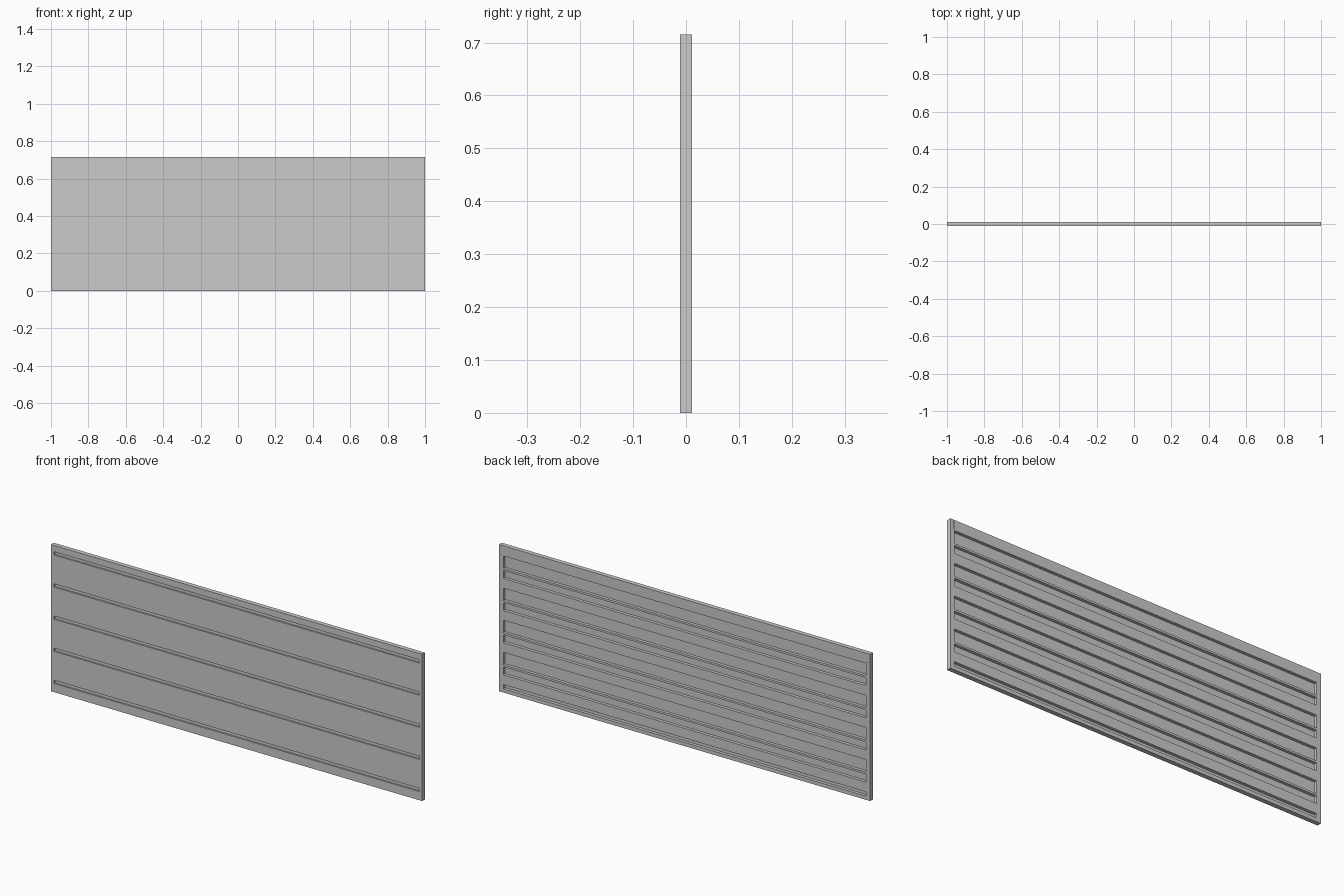
import bpy, bmesh
from mathutils import Matrix, Vector

if "Cube" in bpy.data.objects:
    bpy.data.objects.remove(bpy.data.objects["Cube"])

W, T, H = 2.0, 0.022, 0.715
PITCH, ROWS = 0.1565, 5


def add_box(bm, lo, hi):
    lo, hi = Vector(lo), Vector(hi)
    m = Matrix.Translation((lo + hi) / 2) @ Matrix.Diagonal((*(hi - lo), 1))
    bmesh.ops.create_cube(bm, size=1, matrix=m)


def make(name, boxes):
    bm = bmesh.new()
    for lo, hi in boxes:
        add_box(bm, lo, hi)
    me = bpy.data.meshes.new(name)
    bm.to_mesh(me)
    bm.free()
    ob = bpy.data.objects.new(name, me)
    bpy.context.collection.objects.link(ob)
    return ob


# solid board
panel = make("panel", [((-W/2, -T/2, 0), (W/2, T/2, H))])

cuts, fins = [], []
for i in range(ROWS):
    z = 0.05 + i * PITCH
    # narrow front groove
    cuts.append(((-0.985, -0.03, z - 0.008), (0.985, -0.003, z + 0.008)))
    # wide back recess, cut short in the bottom row
    top, bottom = z - 0.011, max(z - 0.12, 0.018)
    cuts.append(((-0.977, -0.004, bottom), (0.977, 0.03, top)))
    # thin rib across each full recess
    if i:
        fins.append(((-0.977, -0.005, z - 0.082), (0.977, 0.0105, z - 0.072)))

# small slits in the top corners of the back
for s in (-1, 1):
    x = s * 0.986
    cuts.append(((x - 0.004, T/2 - 0.0015, 0.67), (x + 0.004, 0.03, H + 0.02)))

cutter = make("groove_cutter", cuts)
cutter.hide_render = True
cutter.hide_viewport = False
cutter.display_type = 'WIRE'
mod = panel.modifiers.new("grooves", 'BOOLEAN')
mod.operation = 'DIFFERENCE'
mod.solver = 'EXACT'
mod.object = cutter
bpy.context.view_layer.objects.active = panel
panel.select_set(True)
bpy.ops.object.modifier_apply(modifier=mod.name)
bpy.data.objects.remove(cutter)

make("back_ribs", fins)
